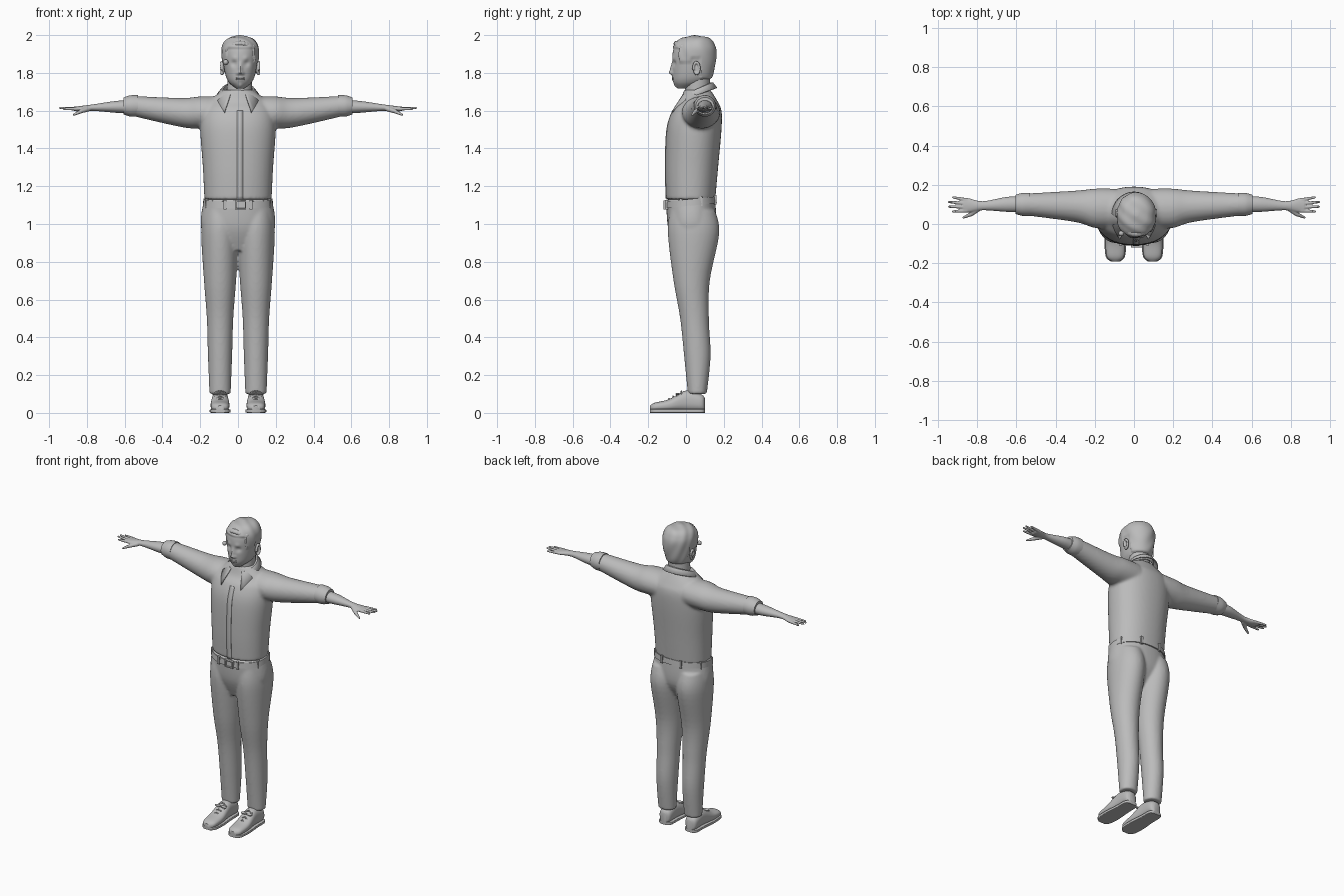
import bpy, bmesh, math
from mathutils import Matrix, Vector

default_cube = bpy.data.objects.get("Cube")
if default_cube:
    bpy.data.objects.remove(default_cube)

COLOUR = (.5, .5, .5, 1)
grey = bpy.data.materials.new("plain grey")
grey.use_nodes = True
grey.diffuse_color = COLOUR
grey.node_tree.nodes["Principled BSDF"].inputs["Base Color"].default_value = COLOUR

SIDES = (-1, 1)
HEAD_X = .012
LEG_X = .095


def spline(rows, steps):
    """Smooth interpolation through the section rows."""
    result = []
    last = len(rows) - 1
    for i in range(last):
        before, start, end, after = (rows[max(0, min(last, i + k))] for k in (-1, 0, 1, 2))
        for j in range(steps):
            t = j / steps
            section = []
            for a, b, c, d in zip(before, start, end, after):
                slope_in, slope_out, rise = (c - a) / 2, (d - b) / 2, c - b
                bend = 3 * rise - slope_in - slope_in - slope_out
                twist = slope_in + slope_out - rise - rise
                section.append(b + t * (slope_in + t * (bend + t * twist)))
            result.append(section)
    return result + [rows[last]]


def loft(bm, rows, axis="z", power=2, sides=48, steps=6):
    """Skin rounded sections: position, centre u, centre v, radius u, radius v."""
    rings = []
    for position, u, v, radius_u, radius_v in spline(rows, steps):
        ring = []
        for k in range(sides):
            angle = math.tau * k / sides
            c, s = math.cos(angle), math.sin(angle)
            p = u + radius_u * math.copysign(abs(c) ** (2 / power), c)
            q = v + radius_v * math.copysign(abs(s) ** (2 / power), s)
            places = {"x": (position, p, q), "y": (p, position, q), "z": (p, q, position)}
            ring.append(bm.verts.new(places[axis]))
        rings.append(ring)
    bridge(bm, rings, closed=True)
    bm.faces.new(rings[0])
    bm.faces.new(rings[-1])


def upright(bm, rows, x, **options):
    """Loft along z with all section centres at one x."""
    loft(bm, [(z, x, y, width, depth) for z, y, width, depth in rows], **options)


def bridge(bm, rings, closed=False):
    """Fill faces between neighbouring rows of vertices."""
    for lower, upper in zip(rings, rings[1:]):
        pairs = list(zip(lower, upper))
        followers = pairs[1:] + (pairs[:1] if closed else [])
        for (a, b), (c, d) in zip(pairs, followers):
            bm.faces.new((a, c, d, b))


def ball(bm, centre, radii):
    matrix = Matrix.Translation(centre) @ Matrix.Diagonal((*radii, 1))
    bmesh.ops.create_uvsphere(bm, u_segments=20, v_segments=12, radius=1, matrix=matrix)


def box(bm, centre, size):
    matrix = Matrix.Translation(centre) @ Matrix.Diagonal((*size, 1))
    bmesh.ops.create_cube(bm, size=1, matrix=matrix)


def rod(bm, start, end, start_radius, end_radius):
    """Tapered rod with a round tip."""
    start, end = Vector(start), Vector(end)
    along = end - start
    turn = along.to_track_quat("Z", "Y").to_matrix().to_4x4()
    bmesh.ops.create_cone(bm, cap_ends=True, segments=16, radius1=start_radius, radius2=end_radius,
                          depth=along.length, matrix=Matrix.Translation((start + end) / 2) @ turn)
    ball(bm, end, [end_radius] * 3)


def finish(name, bm, mirror=False, voxel=0, smooth=0, thickness=0):
    bmesh.ops.recalc_face_normals(bm, faces=bm.faces)
    mesh = bpy.data.meshes.new(name)
    bm.to_mesh(mesh)
    bm.free()
    mesh.materials.append(grey)
    for polygon in mesh.polygons:
        polygon.use_smooth = True
    mesh.set_sharp_from_angle(angle=math.radians(45))
    part = bpy.data.objects.new(name, mesh)
    bpy.context.collection.objects.link(part)
    if mirror:
        part.modifiers.new("mirror", "MIRROR").use_mirror_merge = False
    if thickness:
        part.modifiers.new("thickness", "SOLIDIFY").thickness = thickness
    if voxel:
        blend = part.modifiers.new("blend", "REMESH")
        blend.mode, blend.voxel_size, blend.use_smooth_shade = "VOXEL", voxel, True
    if smooth:
        part.modifiers.new("soften", "SMOOTH").iterations = smooth


# Shirt: torso and sleeves blended together
torso = [(1.13, .025, .178, .13), (1.3, .03, .186, .14), (1.5, .043, .2, .145),
         (1.6, .058, .19, .13), (1.65, .067, .155, .1), (1.71, .06, .08, .07)]
sleeve = [(.1, .08, 1.59, .1, .085), (.2, .08, 1.59, .1, .085), (.3, .09, 1.59, .08, .077),
          (.56, .1, 1.625, .055, .053)]
bm = bmesh.new()
upright(bm, torso, 0, power=2.2)
for side in SIDES:
    loft(bm, [(side * x, *rest) for x, *rest in sleeve], "x")
finish("shirt", bm, voxel=.009, smooth=6)

# Rolled cuffs
bm = bmesh.new()
loft(bm, [(.53, .1, 1.625, .059, .057), (.57, .1, 1.625, .058, .056), (.605, .1, 1.625, .048, .045)], "x")
finish("rolled_cuff", bm, mirror=True)

# Button placket following the chest
bm = bmesh.new()
strip = [[bm.verts.new((x, y - depth - .002, z)) for x in (-.006, .026)]
         for z, y, width, depth in spline(torso[:-2], 6)]
bridge(bm, strip)
finish("shirt_placket", bm, thickness=.005)

# Collar: a folded band that flares and drops into two front points
bm = bmesh.new()
rows = []
for i in range(-20, 21):
    angle = math.radians(i * 7.6)
    frontness = abs(i) / 20
    top = 1.715 + .035 * math.cos(angle)
    flare = .108 + .045 * frontness ** 4
    drop = .028 + .064 * frontness ** 6
    fold = ((.074, top - .03), (.076, top), (.086, top), (flare, top - drop))
    rows.append([bm.verts.new((radius * math.sin(angle), .057 + radius * math.cos(angle), z))
                 for radius, z in fold])
bridge(bm, rows)
finish("collar", bm, thickness=.007)

# Trousers: hips and legs blended together
hips = [(.86, .02, .11, .07), (.98, .03, .195, .125), (1.13, .025, .18, .13)]
leg = [(.1, .06, .056, .05), (.3, .06, .064, .07), (.5, .045, .07, .076), (.7, .03, .085, .096),
       (.95, .04, .1, .136), (1.07, .035, .09, .12)]
bm = bmesh.new()
upright(bm, hips, 0, power=2.2)
for side in SIDES:
    upright(bm, leg, side * LEG_X)
finish("trousers", bm, voxel=.008, smooth=5)

# Belt with loops and buckle, sloping down to the front
bm = bmesh.new()
upright(bm, [(1.094, .026, .186, .137), (1.13, .026, .183, .134)], 0, power=2.2)
for i in range(8):
    angle = math.tau * (i + .5) / 8
    box(bm, (.18 * math.cos(angle), .026 + .14 * math.sin(angle), 1.112), (.014, .014, .05))
for side in SIDES:
    box(bm, (.014 + side * .026, -.112, 1.112), (.007, .014, .044))
    box(bm, (.014, -.112, 1.112 + side * .02), (.058, .014, .006))
for vert in bm.verts:
    vert.co.z += vert.co.y / 10
finish("belt", bm)

# Forearms, hands and fingers
bm = bmesh.new()
loft(bm, [(.57, .1, 1.62, .04, .036), (.65, .1, 1.62, .038, .031), (.77, .093, 1.616, .023, .017),
          (.84, .095, 1.61, .036, .014), (.87, .095, 1.61, .035, .011)], "x")
for i in range(4):
    spread = i - 1.5
    tip = (.945 - .01 * spread ** 2, .1 - .024 * spread, 1.617 - .005 * abs(spread))
    rod(bm, (.85, .095 - .018 * spread, 1.61), tip, .01, .006)
rod(bm, (.79, .08, 1.61), (.83, .05, 1.597), .014, .011)
rod(bm, (.83, .05, 1.597), (.87, .033, 1.578), .011, .006)
finish("forearm_and_hand", bm, mirror=True, voxel=.004, smooth=2)

# Shoes: upper and sole share rows of position, half width and height
shoe = [(-.19, .02, .03), (-.165, .044, .046), (-.09, .05, .064), (0, .043, .11), (.08, .04, .09), (.1, .02, .07)]
bm = bmesh.new()
loft(bm, [(y, LEG_X, .008 + high / 2, wide, high / 2) for y, wide, high in shoe], "y", power=2.4)
finish("shoe_upper", bm, mirror=True)
bm = bmesh.new()
loft(bm, [(y, LEG_X, .01, wide + .005, .01) for y, wide, high in shoe], "y", power=7)
finish("shoe_sole", bm, mirror=True)

# Shoe laces and bow
bm = bmesh.new()
for i in range(4):
    centre = Vector((LEG_X, -.09 + .022 * i, .075 + .013 * i))
    for side in SIDES:
        rod(bm, centre, centre + Vector((side * .028, 0, -.014)), .004, .004)
for side in SIDES:
    ball(bm, (LEG_X + side * .022, -.045, .1), (.02, .012, .006))
finish("shoe_laces", bm, mirror=True)

# Neck
bm = bmesh.new()
rod(bm, (0, .055, 1.62), (HEAD_X, .064, 1.79), .07, .064)
finish("neck", bm)

# Head with sculpted face and raised hair
head = [(1.717, -.01, .02, .03), (1.75, .02, .06, .084), (1.8, .035, .081, .105), (1.9, .042, .094, .113),
        (1.95, .045, .086, .1), (1.98, .05, .058, .068), (1.992, .05, .01, .01)]
nose = [(0, 1.803, .012, -.022), (0, 1.825, .011, -.013), (0, 1.845, .01, -.006), (.014, 1.797, .008, -.008)]
face = [(.033, 1.851, .016, .011), (.03, 1.874, .014, -.005), (0, 1.768, .018, -.006), (0, 1.73, .014, -.007)]
bm = bmesh.new()
upright(bm, head, HEAD_X, power=2.1, sides=96, steps=12)
for vert in bm.verts:
    x, y, z = vert.co.x - HEAD_X, vert.co.y, vert.co.z
    push = 0
    if y < 0:
        for across, height, radius, offset in nose + face:
            gap = math.hypot(abs(x) - across, z - height)
            push += offset * math.exp(-(gap / radius) ** 2)
    # Hairline height: forehead, temple, above the ear, nape
    hairline = 1.925 if y < -.035 else 1.85 if y < .03 else 1.875 if y < .075 else 1.765
    hair = max(0, min(1, (z - hairline) / .012))
    outward = Vector((x, y - .045, (z - 1.87) / 2)).normalized()
    vert.co += outward * hair * (.006 + .0015 * math.sin(60 * x + 90 * y + 40 * z))
    vert.co.y += push
finish("head", bm)

# Swept fringe
bm = bmesh.new()
for i in range(-4, 5):
    t = i / 8
    ball(bm, (HEAD_X + .13 * t, -.045 + .12 * t * t, 1.945 + .01 * math.cos(5 * t)), (.016, .022, .016))
finish("hair_fringe", bm, voxel=.004, smooth=4)

# Eyes
bm = bmesh.new()
for side in SIDES:
    ball(bm, (HEAD_X + side * .033, -.042, 1.851), (.013, .012, .009))
finish("eyes", bm)

# Lips
bm = bmesh.new()
for z in (1.765, 1.773):
    ball(bm, (HEAD_X, -.066, z), (.023, .009, .0045))
finish("lips", bm)

# Ears: a curved rim around a flat lobe
bm = bmesh.new()
for side in SIDES:
    for i in range(14):
        angle = math.radians(22 * i - 100)
        ball(bm, (HEAD_X + side * .098, .055 + .016 * math.cos(angle), 1.825 + .03 * math.sin(angle)),
             (.009, .007, .008))
    ball(bm, (HEAD_X + side * .09, .053, 1.82), (.008, .016, .03))
finish("ears", bm, voxel=.0035, smooth=3)

# Small floating ball beside the brow
bm = bmesh.new()
ball(bm, (-.065, -.048, 1.857), [.014] * 3)
finish("temple_ball", bm)
